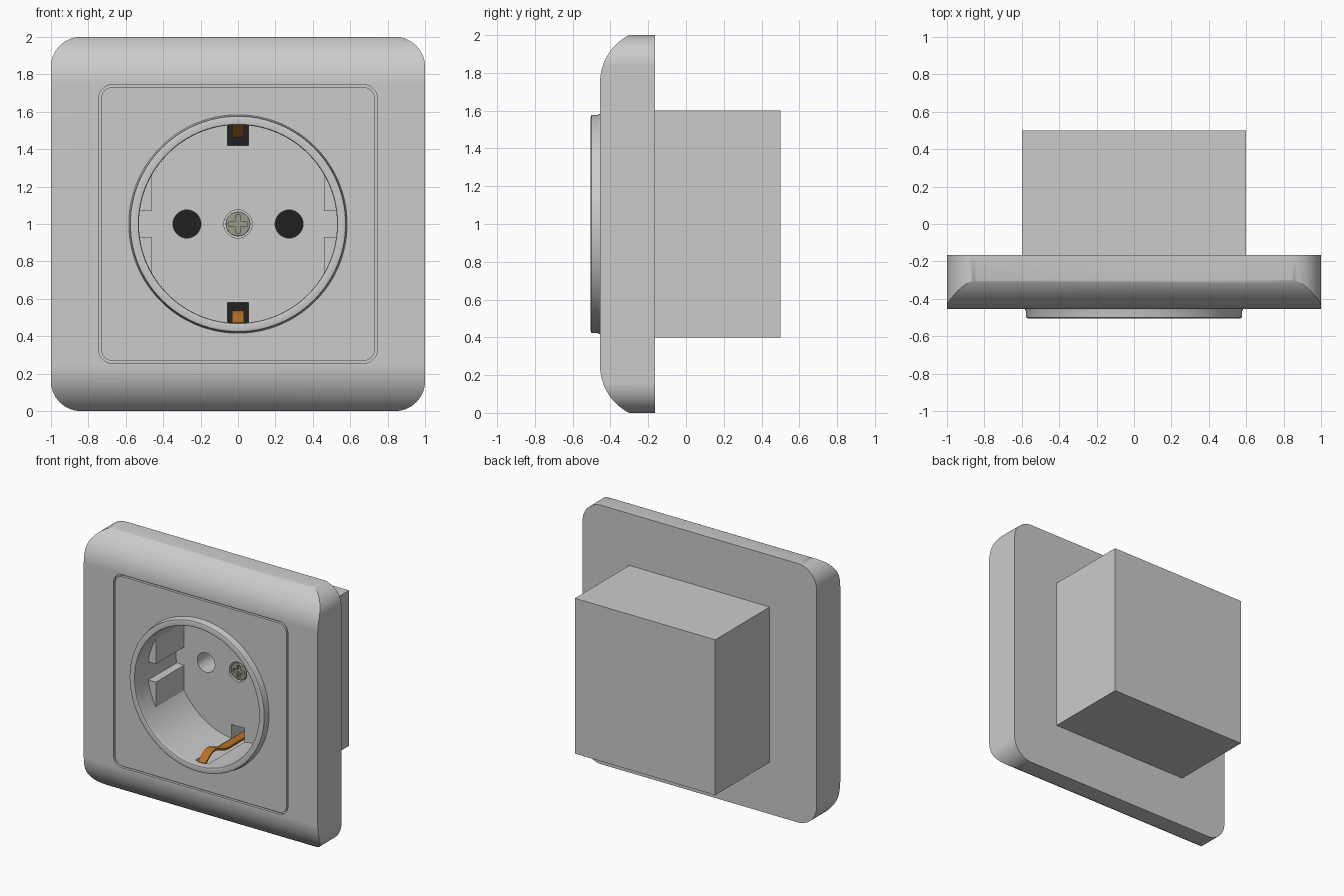
import bpy, bmesh
from math import pi, cos, sin, sqrt, asin
from mathutils import Vector

if "Cube" in bpy.data.objects:
    bpy.data.objects.remove(bpy.data.objects["Cube"])

def material(name, rgb):
    m = bpy.data.materials.new(name)
    m.diffuse_color = (*rgb, 1)
    m.use_nodes = True
    m.node_tree.nodes["Principled BSDF"].inputs["Base Color"].default_value = m.diffuse_color
    return m

COPPER = material("copper", (0.50, 0.17, 0.02))
DARK = material("dark", (0.015, 0.015, 0.015))
METAL = material("screw_metal", (0.33, 0.33, 0.26))

def add_object(name, bm, mat=None):
    bmesh.ops.recalc_face_normals(bm, faces=bm.faces)
    me = bpy.data.meshes.new(name)
    bm.to_mesh(me)
    bm.free()
    ob = bpy.data.objects.new(name, me)
    bpy.context.collection.objects.link(ob)
    if mat:
        me.materials.append(mat)
    return ob

def prism(name, pts, axis, lo, hi, mat=None, bevel=0):
    """Extrude a closed outline along y (points are x,z) or along x (points are y,z)."""
    place = (lambda p, d: (p[0], d, p[1])) if axis == 'y' else (lambda p, d: (d, p[0], p[1]))
    bm = bmesh.new()
    a = [bm.verts.new(place(p, lo)) for p in pts]
    b = [bm.verts.new(place(p, hi)) for p in pts]
    front = bm.faces.new(a)
    bm.faces.new(b[::-1])
    n = len(pts)
    for i in range(n):
        bm.faces.new((a[i], b[i], b[(i + 1) % n], a[(i + 1) % n]))
    if bevel:
        bmesh.ops.bevel(bm, geom=list(front.edges), offset=bevel, segments=3,
                        profile=0.5, affect='EDGES')
    return add_object(name, bm, mat)

def circle(r, x=0, z=1, n=96):
    return [(x + r * cos(2 * pi * i / n), z + r * sin(2 * pi * i / n)) for i in range(n)]

def rounded_square(h, r, n=10):
    pts = []
    for k, (sx, sz) in enumerate([(1, 1), (-1, 1), (-1, -1), (1, -1)]):
        for i in range(n + 1):
            t = (k + i / n) * pi / 2
            pts.append((sx * (h - r) + r * cos(t), 1 + sz * (h - r) + r * sin(t)))
    return pts

def rect(x0, x1, z0, z1):
    return [(x0, z0), (x1, z0), (x1, z1), (x0, z1)]

def boolean(ob, cutters, op='DIFFERENCE'):
    for c in cutters:
        c.hide_render = True
        m = ob.modifiers.new("cut", 'BOOLEAN')
        m.operation, m.object, m.solver = op, c, 'EXACT'
    bpy.context.view_layer.update()
    ev = ob.evaluated_get(bpy.context.evaluated_depsgraph_get())
    me = bpy.data.meshes.new_from_object(ev)
    ob.modifiers.clear()
    ob.data = me

# Shared cutters: round bore, earth slots, pin holes, screw recess
bore = prism("bore_cutter", circle(0.53), 'y', -0.7, 0.0)
slots = [prism("slot_cutter", rect(-0.055, 0.055, *z), 'y', -0.44, 0.3)
         for z in ((0.46, 0.58), (1.42, 1.54))]
holes = [prism("hole_cutter", circle(0.075, x, 1, 32), 'y', -0.1, 0.35)
         for x in (-0.273, 0.273)]
recess = prism("recess_cutter", circle(0.075, 0, 1, 32), 'y', -0.1, 0.05)

# Cover frame: curved top and bottom, rounded corners
arc = []
for i in range(17):
    t = asin(0.25 / 0.28) * i / 16
    arc.append((-0.455 + 0.28 * (1 - cos(t)), 0.75 + 0.28 * sin(t)))
side = [(-0.165, 2.0)] + [(y, 1 + z) for y, z in reversed(arc)]
side += [(y, 1 - z) for y, z in arc] + [(-0.165, 0.0)]
frame = prism("cover_frame", side, 'x', -1.1, 1.1)
outline = prism("outline_cutter", rounded_square(1.0, 0.16, 14), 'y', -0.457, -0.1, bevel=0.018)
pocket = prism("pocket_cutter", rounded_square(0.745, 0.075), 'y', -0.7, -0.435)
boolean(frame, [outline], 'INTERSECT')
boolean(frame, [pocket, bore] + slots)

# Centre panel, leaving a narrow groove around it
panel = prism("centre_panel", rounded_square(0.732, 0.062), 'y', -0.455, -0.435, bevel=0.004)
boolean(panel, [bore] + slots)

# Raised rim, turned around the socket axis
bm = bmesh.new()
rim = [(0.53, -0.445), (0.53, -0.495), (0.533, -0.502), (0.54, -0.505), (0.566, -0.505),
       (0.575, -0.501), (0.578, -0.493), (0.578, -0.466), (0.584, -0.455), (0.584, -0.445)]
vs = [bm.verts.new((r, y, 1)) for r, y in rim]
es = [bm.edges.new((vs[i - 1], vs[i])) for i in range(len(vs))]
bmesh.ops.spin(bm, geom=vs + es, cent=(0, 0, 1), axis=(0, 1, 0), angle=2 * pi,
               steps=96, use_merge=True)
bmesh.ops.remove_doubles(bm, verts=bm.verts, dist=1e-5)
ring = add_object("socket_rim", bm)

# Wall box with the socket well
box = prism("wall_box", rect(-0.6, 0.6, 0.4, 1.6), 'y', -0.165, 0.5)
boolean(box, [bore] + slots + holes + [recess])

# Side guide pads
pads = []
R = 0.535
for sx in (-1, 1):
    for sz in (-1, 1):
        t0, t1 = asin(0.07 / R), asin(sqrt(R * R - 0.46 ** 2) / R)
        pts = [(0.46, 0.07)]
        pts += [(R * cos(t0 + (t1 - t0) * i / 10), R * sin(t0 + (t1 - t0) * i / 10))
                for i in range(11)]
        pads.append(prism("guide_pad", [(sx * x, 1 + sz * z) for x, z in pts], 'y', -0.345, 0.0))

# Dark ends of the pin holes and earth slots
for x in (-0.273, 0.273):
    prism("pin_hole_end", circle(0.075, x, 1, 32), 'y', 0.34, 0.35, DARK)
for z in ((0.46, 0.58), (1.42, 1.54)):
    prism("slot_end", rect(-0.055, 0.055, *z), 'y', 0.29, 0.3, DARK)

# Bent earth contacts
path = [(-0.45, 0.474), (-0.42, 0.490), (-0.39, 0.512), (-0.36, 0.529), (-0.325, 0.537),
        (-0.29, 0.529), (-0.25, 0.511), (-0.21, 0.496), (-0.17, 0.490), (0.29, 0.490)]
strip = path + [(y, z - 0.014) for y, z in reversed(path)]
contacts = [prism("earth_contact", [(y, 1 + s * (z - 1)) for y, z in strip],
                  'x', -0.032, 0.032, COPPER) for s in (1, -1)]

# Centre screw with a cross recess
screw = prism("centre_screw", circle(0.066, 0, 1, 32), 'y', 0.005, 0.055, METAL, bevel=0.006)
a, b = 0.014, 0.048
cross = [(b, a), (a, a), (a, b), (-a, b), (-a, a), (-b, a),
         (-b, -a), (-a, -a), (-a, -b), (a, -b), (a, -a), (b, -a)]
cross = prism("cross_cutter", [(x, z + 1) for x, z in cross], 'y', -0.1, 0.03)
boolean(screw, [cross])

# Remove cutters
for c in [bore, recess, outline, pocket, cross] + slots + holes:
    bpy.data.objects.remove(c)

# Smooth shading with sharp edges kept
for ob in [frame, panel, ring, box, screw] + pads + contacts:
    bpy.ops.object.select_all(action='DESELECT')
    ob.select_set(True)
    bpy.context.view_layer.objects.active = ob
    bpy.ops.object.shade_smooth_by_angle(angle=pi / 6)
    wn = ob.modifiers.new("weighted_normals", 'WEIGHTED_NORMAL')
    wn.keep_sharp = True
